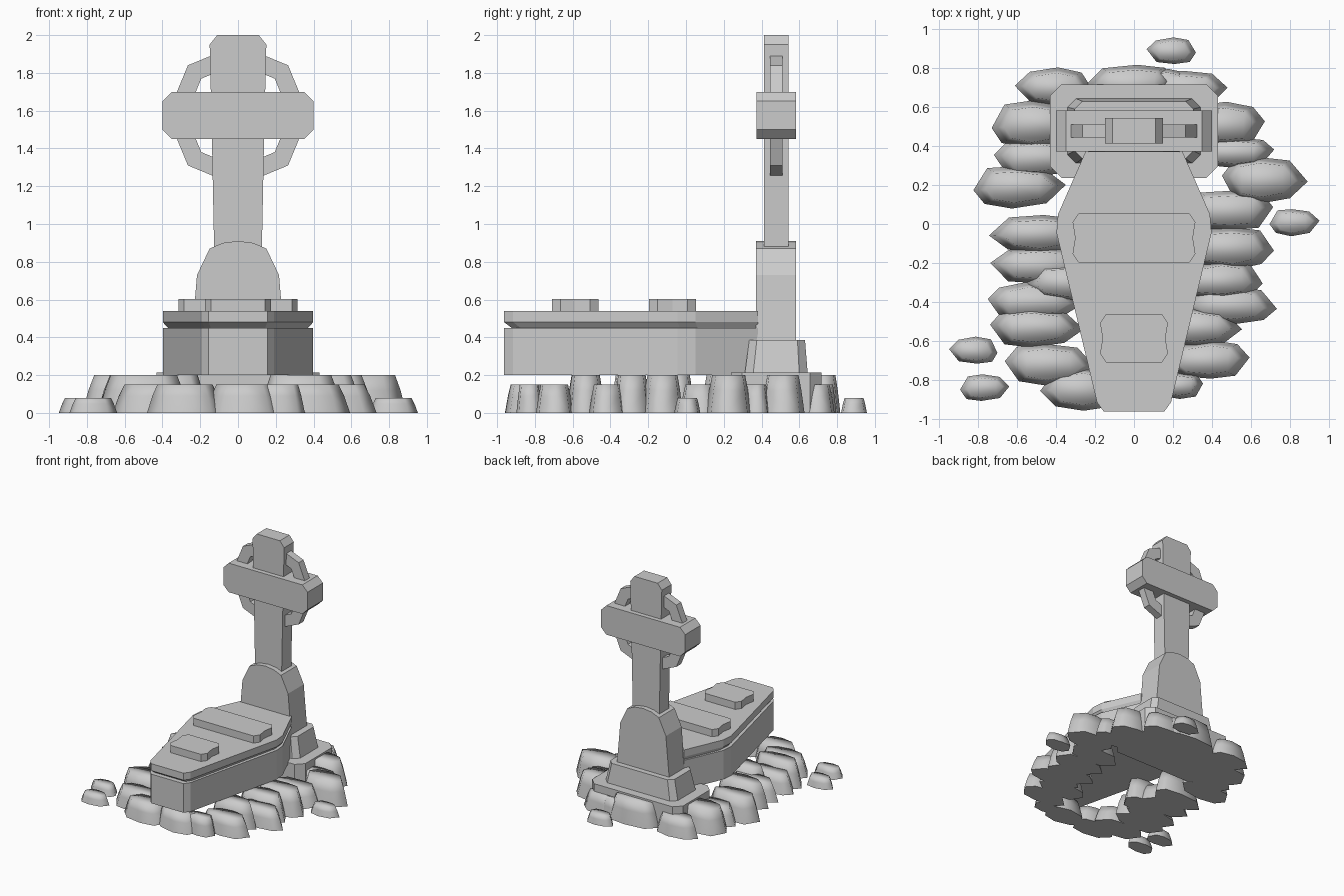
import bpy, bmesh, math, random

random.seed(4)


def loft(name, rings, closed=False):
    """Skin matching point rings; cap the ends, or join last to first."""
    bm = bmesh.new()
    vs = [[bm.verts.new(p) for p in r] for r in rings]
    n = len(rings[0])
    pairs = list(zip(vs, vs[1:])) + ([(vs[-1], vs[0])] if closed else [])
    for a, b in pairs:
        for i in range(n):
            j = (i + 1) % n
            bm.faces.new((a[i], a[j], b[j], b[i]))
    if not closed:
        bm.faces.new(vs[0])
        bm.faces.new(vs[-1])
    bmesh.ops.recalc_face_normals(bm, faces=bm.faces)
    me = bpy.data.meshes.new(name)
    bm.to_mesh(me)
    bm.free()
    ob = bpy.data.objects.new(name, me)
    bpy.context.collection.objects.link(ob)
    return ob


def mirrored(half):
    """Right half of an outline -> full symmetric outline."""
    return half + [(-x, z) for x, z in reversed(half) if abs(x) > 1e-6]


def slab_y(name, outline, y0, y1):
    return loft(name, [[(x, y, z) for x, z in outline] for y in (y0, y1)])


def at_z(outline, z, sx=1, sy=1, pivot=0):
    return [(x * sx, pivot + (y - pivot) * sy, z) for x, y in outline]


def cut_box(hx, y0, y1, c):
    return mirrored([(hx - c, y0), (hx, y0 + c), (hx, y1 - c), (hx - c, y1)])


# Cross shaft and arm
slab_y("cross_shaft", mirrored([(0.125, 0.8), (0.138, 1.45), (0.15, 1.95), (0.11, 2.0)]), 0.412, 0.543)
slab_y("cross_arm", mirrored([(0.35, 1.45), (0.40, 1.50), (0.40, 1.65), (0.35, 1.70)]), 0.373, 0.582)

# Eight-sided ring behind the arm
def octagon(r, y):
    return [(r * math.cos(i * math.pi / 4), y, 1.575 + r * math.sin(i * math.pi / 4)) for i in range(8)]

loft("cross_ring", [octagon(0.375, 0.445), octagon(0.375, 0.51),
                    octagon(0.275, 0.51), octagon(0.275, 0.445)], closed=True)

# Headstone block and stepped plinth
slab_y("headstone", mirrored([(0.25, 0.36), (0.228, 0.6), (0.217, 0.73), (0.15, 0.87),
                              (0.08, 0.9), (0, 0.91)]), 0.37, 0.583)
loft("plinth_upper", [at_z(cut_box(0.345, 0.31, 0.645, 0.045), 0.2),
                      at_z(cut_box(0.305, 0.335, 0.63, 0.04), 0.385)])
loft("plinth_lower", [at_z(cut_box(0.432, 0.237, 0.717, 0.06), 0.0),
                      at_z(cut_box(0.432, 0.237, 0.717, 0.06), 0.215)])

# Tapered coffin body and lid
coffin = mirrored([(0.155, -0.963), (0.19, -0.915), (0.398, -0.045), (0.39, 0.05), (0.245, 0.38)])
loft("coffin_body", [at_z(coffin, 0.2), at_z(coffin, 0.45)])
loft("coffin_lid", [at_z(coffin, 0.445, 0.92, 0.965, 0.38), at_z(coffin, 0.48),
                    at_z(coffin, 0.54)])

# Raised panels with pinched sides
for name, hx, y0, y1 in (("panel_wide", 0.315, -0.197, 0.054), ("panel_narrow", 0.174, -0.71, -0.463)):
    m = (y0 + y1) / 2
    o = mirrored([(hx - 0.03, y0), (hx, y0 + 0.045), (hx - 0.013, m), (hx, y1 - 0.045), (hx - 0.03, y1)])
    loft(name, [at_z(o, 0.53), at_z(o, 0.602)])

# Rocks around the grave: x, y, half length, half width, height
ROCKS = [
    (-0.41, 0.70, 0.21, 0.10, 0.15), (-0.50, 0.51, 0.24, 0.12, 0.20), (-0.49, 0.34, 0.23, 0.10, 0.15),
    (-0.59, 0.19, 0.245, 0.11, 0.20), (-0.50, -0.05, 0.245, 0.10, 0.20), (-0.50, -0.21, 0.245, 0.10, 0.15),
    (-0.36, -0.30, 0.21, 0.10, 0.20), (-0.51, -0.40, 0.25, 0.10, 0.15), (-0.50, -0.53, 0.245, 0.10, 0.20),
    (-0.43, -0.72, 0.235, 0.11, 0.15), (-0.28, -0.845, 0.21, 0.11, 0.15), (0.03, -0.845, 0.20, 0.11, 0.15),
    (0.27, 0.69, 0.22, 0.10, 0.15), (0.44, 0.51, 0.235, 0.12, 0.20), (0.50, 0.37, 0.22, 0.08, 0.15),
    (0.67, 0.23, 0.225, 0.12, 0.20), (0.48, 0.07, 0.24, 0.11, 0.15), (0.48, -0.12, 0.24, 0.11, 0.20),
    (0.43, -0.29, 0.24, 0.10, 0.20), (0.49, -0.42, 0.245, 0.10, 0.15), (0.33, -0.53, 0.225, 0.10, 0.20),
    (0.37, -0.70, 0.225, 0.10, 0.15), (0.22, -0.83, 0.14, 0.07, 0.15), (-0.02, 0.72, 0.24, 0.10, 0.20),
    (0.16, 0.73, 0.12, 0.07, 0.15),
]
PEBBLES = [(-0.825, -0.65), (-0.765, -0.84), (0.825, 0.01), (0.19, 0.89)]
ROCKS += [(x, y, 0.13, 0.07, 0.08) for x, y in PEBBLES]
BASE = [(-1, -0.15), (-0.7, 0.85), (-0.1, 1), (0.6, 0.8), (1, 0.1), (0.6, -0.8), (-0.15, -1), (-0.75, -0.8)]

for i, (x, y, hl, hw, h) in enumerate(ROCKS):
    s = random.choice((-1, 1))
    t = random.choice((-1, 1))
    foot = [(px * random.uniform(0.95, 1.0), py * random.uniform(0.9, 1.05)) for px, py in BASE]
    rings = [[(x + s * px * hl * k, y + t * py * hw * k, z) for px, py in foot]
             for k, z in ((1, 0), (0.86, h * 0.6), (0.73, h))]
    rock = loft(f"rock_{i + 1:02d}", rings)
    # Soft top edge, crisp flat underside
    for f in rock.data.polygons:
        f.use_smooth = f.normal.z > -0.9
